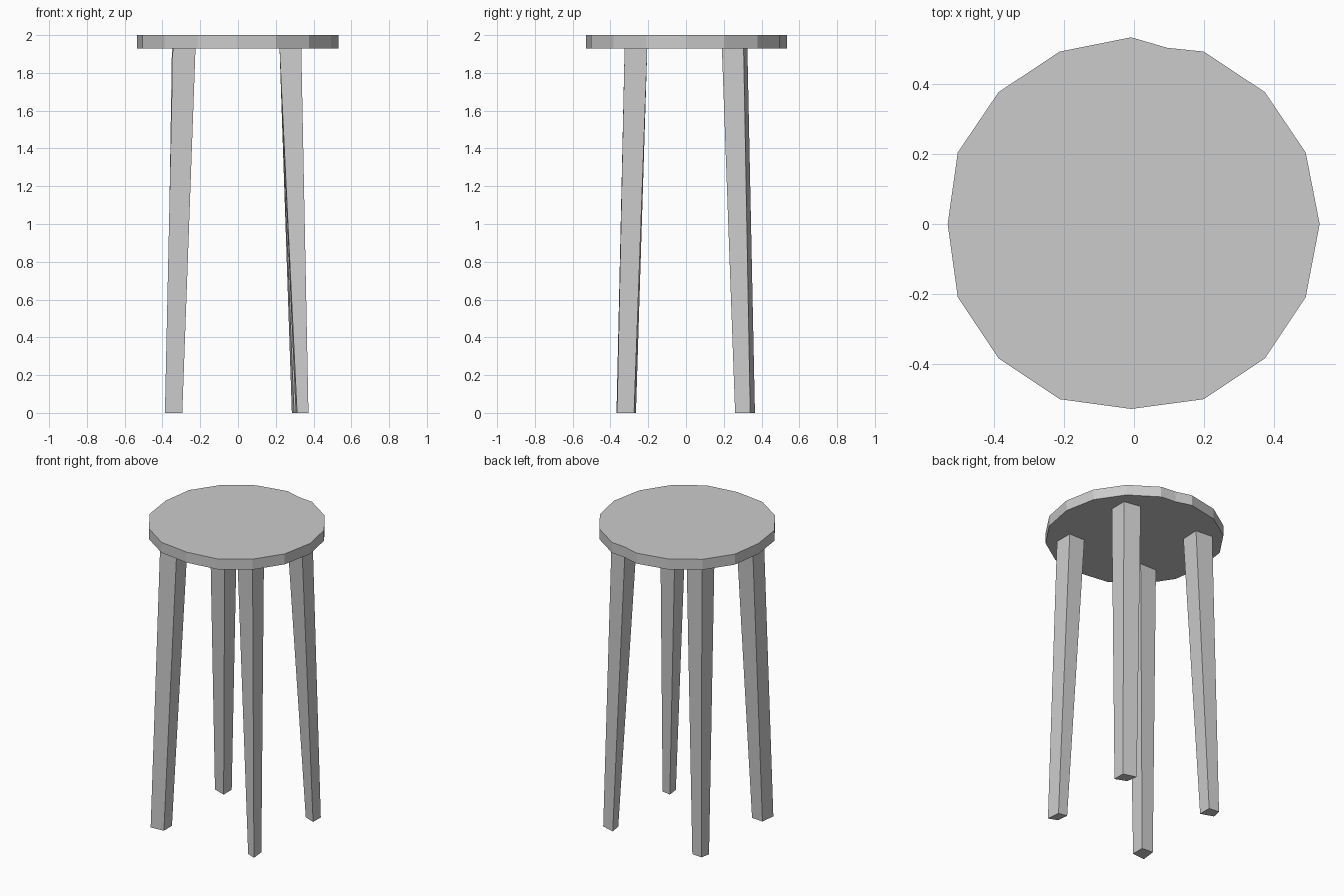
import bpy


def loft(name, bottom, top, z0, z1):
    """Closed solid between two matching counter-clockwise outlines."""
    n = len(bottom)
    verts = [(x, y, z0) for x, y in bottom] + [(x, y, z1) for x, y in top]
    faces = [tuple(reversed(range(n))), tuple(range(n, 2 * n))]
    faces += [(i, (i + 1) % n, n + (i + 1) % n, n + i) for i in range(n)]
    mesh = bpy.data.meshes.new(name)
    mesh.from_pydata(verts, [], faces)
    mesh.update()
    obj = bpy.data.objects.new(name, mesh)
    bpy.context.collection.objects.link(obj)
    return obj


# Seat: roughly hewn 17-sided disc
outline = [(.532, 0), (.492, .205), (.375, .378), (.2, .494), (.095, .505),
           (-.008, .535), (-.213, .494), (-.388, .378), (-.505, .205),
           (-.534, 0), (-.505, -.21), (-.388, -.385), (-.213, -.502),
           (-.008, -.53), (.2, -.502), (.375, -.385), (.492, -.21)]
loft("seat", outline, outline, 1.93, 2.0)

# Legs: splayed, tapering, each slightly uneven (foot section, top section)
legs = {
    "front_left_leg": ([(-.387, -.368), (-.295, -.36), (-.295, -.275), (-.375, -.27)],
                       [(-.345, -.325), (-.225, -.32), (-.225, -.205), (-.345, -.205)]),
    "front_right_leg": ([(.313, -.34), (.373, -.365), (.365, -.275), (.305, -.265)],
                        [(.22, -.32), (.335, -.325), (.335, -.205), (.22, -.205)]),
    "back_right_leg": ([(.297, .29), (.372, .26), (.373, .34), (.285, .365)],
                       [(.22, .2), (.335, .19), (.335, .305), (.22, .325)]),
    "back_left_leg": ([(-.38, .3), (-.295, .27), (-.295, .355), (-.367, .362)],
                      [(-.35, .2), (-.23, .19), (-.225, .315), (-.345, .325)]),
}
for name, (foot, top) in legs.items():
    loft(name, foot, top, 0.0, 1.93)
